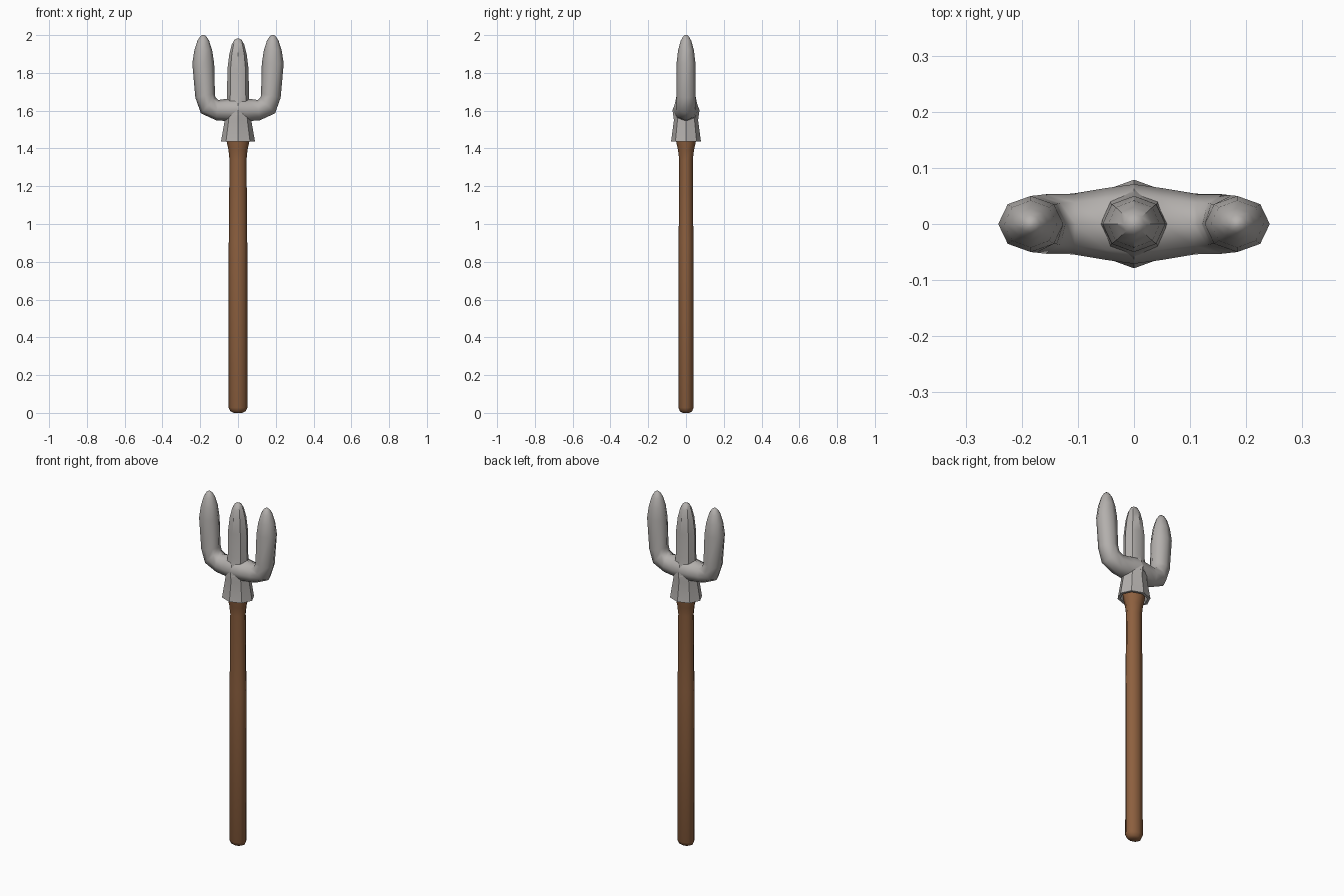
import bpy
import bmesh
from math import sin, cos, pi, radians
from mathutils import Vector

cube = bpy.data.objects.get("Cube")
if cube:
    bpy.data.objects.remove(cube, do_unlink=True)


def material(name, color, roughness):
    m = bpy.data.materials.new(name)
    m.use_nodes = True
    m.diffuse_color = (*color, 1)
    bsdf = m.node_tree.nodes["Principled BSDF"]
    bsdf.inputs["Base Color"].default_value = (*color, 1)
    bsdf.inputs["Roughness"].default_value = roughness
    return m


wood = material("brown wood", (0.27, 0.118, 0.05), 0.8)
iron = material("grey iron", (0.45, 0.43, 0.415), 0.6)


def loft(name, rings, mat, smooth_angle, sides=8, caps=(True, True)):
    """Skin rings given as (x, z, tilt in degrees, in-plane radius, y radius)."""
    bm = bmesh.new()
    loops = []
    for x, z, tilt, r, ry in rings:
        t = radians(tilt)
        loop = []
        for i in range(sides):
            a = 2 * pi * i / sides
            d = r * cos(a)
            loop.append(bm.verts.new(Vector((x + d * cos(t), ry * sin(a), z - d * sin(t)))))
        loops.append(loop)
    for lower, upper in zip(loops, loops[1:]):
        for i in range(sides):
            j = (i + 1) % sides
            bm.faces.new((lower[i], lower[j], upper[j], upper[i]))
    if caps[0]:
        bm.faces.new(loops[0][::-1])
    if caps[1]:
        bm.faces.new(loops[-1])
    bmesh.ops.recalc_face_normals(bm, faces=bm.faces)
    mesh = bpy.data.meshes.new(name)
    bm.to_mesh(mesh)
    bm.free()
    mesh.materials.append(mat)
    ob = bpy.data.objects.new(name, mesh)
    bpy.context.collection.objects.link(ob)
    bpy.ops.object.select_all(action="DESELECT")
    ob.select_set(True)
    bpy.context.view_layer.objects.active = ob
    bpy.ops.object.shade_smooth_by_angle(angle=radians(smooth_angle))
    return ob


# Wooden shaft, flaring into the socket
loft("shaft", [
    (0, 0.0, 0, 0.022, 0.018), (0, 0.008, 0, 0.04, 0.032), (0, 0.028, 0, 0.05, 0.04),
    (0, 0.9, 0, 0.049, 0.039), (0, 1.34, 0, 0.045, 0.036), (0, 1.39, 0, 0.05, 0.042),
    (0, 1.44, 0, 0.061, 0.053), (0, 1.49, 0, 0.064, 0.056)], wood, 60)

# Hollow socket: inner wall, rim, outer wall
loft("socket", [
    (0, 1.5, 0, 0.062, 0.052), (0, 1.437, 0, 0.076, 0.064), (0, 1.437, 0, 0.09, 0.079),
    (0, 1.55, 0, 0.07, 0.064), (0, 1.6, 0, 0.066, 0.071), (0, 1.65, 0, 0.058, 0.055)],
    iron, 40)

# Centre tine
loft("centre_tine", [
    (0, 1.58, 0, 0.062, 0.07), (0, 1.68, 0, 0.058, 0.05), (0, 1.82, 0, 0.056, 0.05),
    (0, 1.9, 0, 0.046, 0.042), (0, 1.95, 0, 0.033, 0.03), (0, 1.975, 0, 0.019, 0.018),
    (0, 1.982, 0, 0.006, 0.006)], iron, 40)

# Outer tines: an arm leaves the hub sideways and bends upward
arm = [
    (0, 1.607, 90, 0.064, 0.071), (0.05, 1.604, 90, 0.06, 0.064),
    (0.11, 1.603, 84, 0.054, 0.054), (0.158, 1.628, 48, 0.057, 0.053),
    (0.174, 1.68, 12, 0.053, 0.051), (0.184, 1.85, 0, 0.058, 0.05),
    (0.184, 1.92, 0, 0.047, 0.042), (0.184, 1.97, 0, 0.031, 0.028),
    (0.184, 1.992, 0, 0.017, 0.016), (0.184, 2.0, 0, 0.006, 0.006)]
for side, s in (("left", 1), ("right", -1)):
    loft(side + "_tine", [(s * x, z, s * tilt, r, ry) for x, z, tilt, r, ry in arm],
         iron, 60, caps=(False, True))
